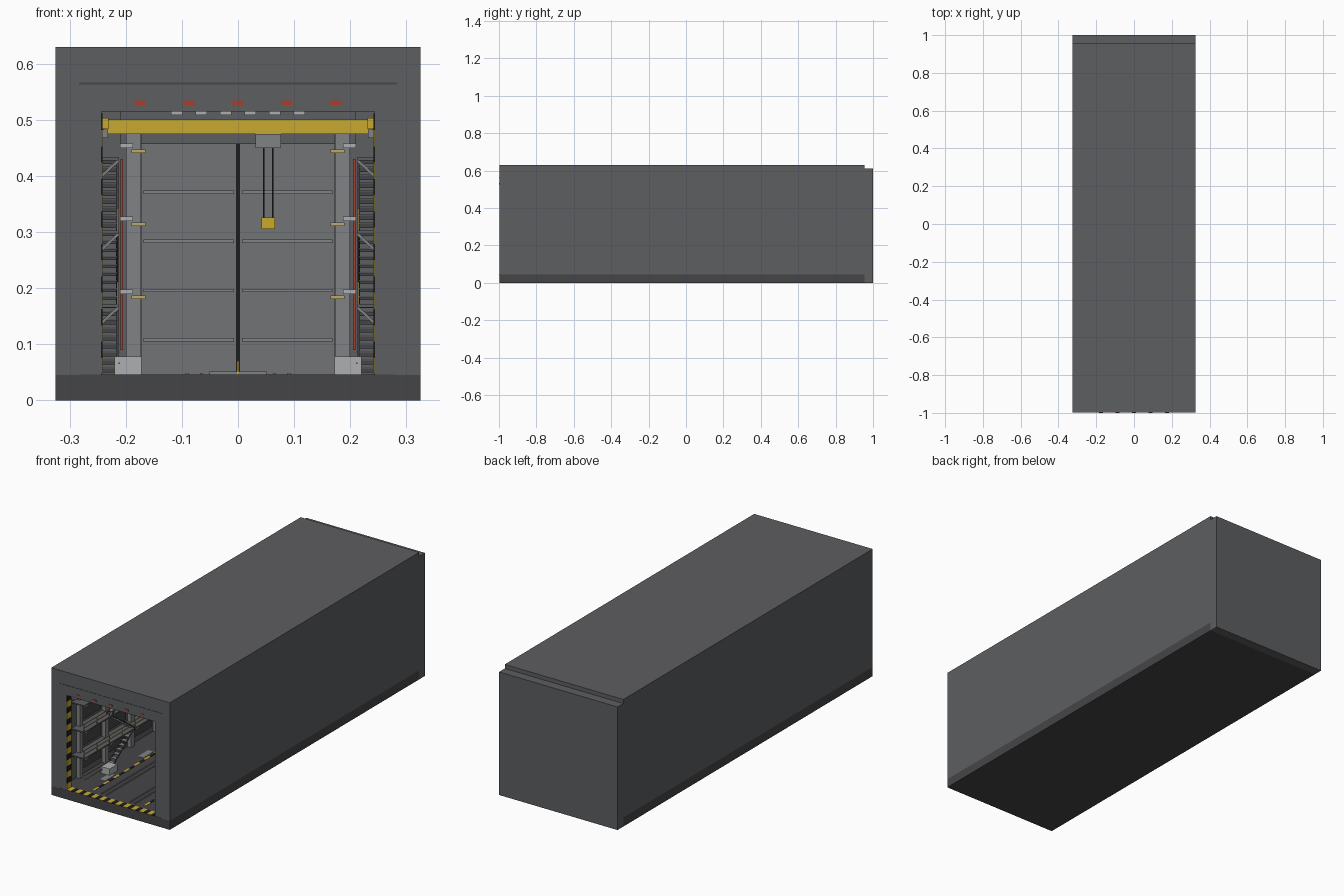
import bpy, bmesh
from mathutils import Vector, Matrix

if "Cube" in bpy.data.objects:
    bpy.data.objects.remove(bpy.data.objects["Cube"])


def mat(name, r, g, b):
    m = bpy.data.materials.new(name)
    m.diffuse_color = (r, g, b, 1)
    m.use_nodes = True
    m.node_tree.nodes["Principled BSDF"].inputs["Base Color"].default_value = m.diffuse_color
    return m


WALL = mat("wall_grey", .11, .112, .12)
DARK = mat("dark_grey", .06, .06, .065)
STEEL = mat("steel", .22, .225, .235)
DOOR = mat("door_grey", .17, .172, .18)
YELLOW = mat("safety_yellow", .58, .40, .03)
TAN = mat("pale_yellow", .50, .40, .16)
BLACK = mat("black", .012, .012, .012)
RED = mat("signal_red", .38, .05, .025)
LIGHT = mat("lamp", .42, .43, .44)


class Part:
    """Collects boxes and bars into one object; mirror copies across x."""

    def __init__(self, name, material, mirror=False):
        self.name, self.material, self.mirror = name, material, mirror
        self.bm = bmesh.new()

    def box(self, x0, x1, y0, y1, z0, z1):
        m = Matrix.Translation(((x0 + x1) / 2, (y0 + y1) / 2, (z0 + z1) / 2))
        m = m @ Matrix.Diagonal((x1 - x0, y1 - y0, z1 - z0, 1))
        bmesh.ops.create_cube(self.bm, size=1, matrix=m)
        return self

    def bar(self, a, b, w):
        a, b = Vector(a), Vector(b)
        d = b - a
        m = Matrix.Translation((a + b) / 2) @ d.to_track_quat('Z', 'Y').to_matrix().to_4x4()
        bmesh.ops.create_cube(self.bm, size=1, matrix=m @ Matrix.Diagonal((w, w, d.length, 1)))
        return self

    def done(self):
        if self.mirror:
            geo = bmesh.ops.duplicate(self.bm, geom=self.bm.faces[:] + self.bm.edges[:] + self.bm.verts[:])["geom"]
            for v in geo:
                if isinstance(v, bmesh.types.BMVert):
                    v.co.x *= -1
            bmesh.ops.reverse_faces(self.bm, faces=[f for f in geo if isinstance(f, bmesh.types.BMFace)])
        me = bpy.data.meshes.new(self.name)
        self.bm.to_mesh(me)
        self.bm.free()
        me.materials.append(self.material)
        bpy.context.collection.objects.link(bpy.data.objects.new(self.name, me))


F, P, B = -.998, -.958, .955          # front face, back of portal, back wall
LEVELS = (.172, .303, .434)           # gallery heights
RIBS = [-.85 + .2 * i for i in range(9)]

# outer shell
Part("floor_slab", DARK).box(-.325, .325, F, B, 0, .045).done()
Part("side_wall", WALL, True).box(.283, .325, P, B, .045, .63).done()
Part("roof", WALL).box(-.283, .283, P, B, .565, .63).done()
Part("back_wall", WALL).box(-.325, .325, B, 1, 0, .61).done()
Part("portal_jamb", WALL, True).box(.243, .325, F, P, .045, .63).done()
Part("portal_lintel", WALL).box(-.243, .243, F, P, .515, .63).done()
p = Part("portal_seam", DARK)
for z in (.045, .565):
    p.box(-.283, .283, F - .001, F, z - .0015, z + .0015)
p.done()

# red lamps over the opening
p = Part("warning_lamps", RED)
for i in range(-2, 3):
    p.box(i * .0872 - .01, i * .0872 + .01, -1, F, .527, .535)
p.done()

# hazard stripes on the portal reveals and threshold
for k, (name, m) in enumerate((("hazard_yellow", YELLOW), ("hazard_black", BLACK))):
    p = Part(name, m)
    for i in range(k, 16, 2):
        z = .047 + i * .029
        for s in (-1, 1):
            x = sorted((s * .2415, s * .243))
            p.box(x[0], x[1], F + .003, P - .003, z, z + .029)
    for i in range(k, 22, 2):
        x = -.242 + i * .022
        p.box(x, x + .022, F + .002, P, .045, .0465)
    p.done()

# floor markings, rails and plates
p = Part("floor_dashes", YELLOW, True)
q = Part("floor_dash_gaps", BLACK, True)
for i in range(45):
    y = -.93 + i * .04
    (p if i % 2 == 0 else q).box(.135, .147, y, y + .04, .045, .0462)
p.done()
q.done()
Part("floor_rails", STEEL, True).box(.062, .068, -.94, .88, .045, .049).box(.088, .094, -.94, .88, .045, .049).done()
p = Part("floor_plates", STEEL, True)
for i in range(6):
    p.box(.155, .185, -.82 + i * .3, -.74 + i * .3, .045, .0463)
p.done()
Part("transfer_platform", STEEL, True).box(.002, .051, .1, .35, .045, .052).done()
Part("platform_stop", YELLOW).box(-.002, .002, .1, .14, .045, .07).done()

# wall ribs and recessed panels
p = Part("wall_ribs", STEEL, True)
q = Part("wall_panels", DARK, True)
for y in RIBS:
    p.box(.262, .283, y - .012, y + .012, .045, .5)
    for z in (.06,) + LEVELS[:2]:
        q.box(.278, .283, y + .03, y + .17, z + .015, z + .1)
p.done()
q.done()

# side galleries with brackets
p = Part("gallery_decks", WALL, True)
q = Part("gallery_brackets", STEEL, True)
r = Part("gallery_rails", TAN, True)
for z in LEVELS:
    p.box(.213, .283, -.9, .9, z - .006, z)
    for y in RIBS:
        q.bar((.213, y, z - .006), (.245, y, z - .036), .005)
    if z < .4:
        for h in (.018, .036):
            r.box(.213, .216, -.9, .9, z + h, z + h + .003)
        for i in range(19):
            r.box(.213, .216, -.9 + i * .0995, -.897 + i * .0995, z, z + .037)
for h in (.02, .04):
    r.box(.21, .213, -.9, -.7, .045 + h, .048 + h)
for o in (p, q, r):
    o.done()

# stair flights, zigzagging between the galleries
p = Part("stair_treads", STEEL, True)
q = Part("stair_stringers", DARK, True)
for t, z0 in enumerate((.045,) + LEVELS[:2]):
    y0, s = (-.68, 1) if t % 2 == 0 else (-.5, -1)
    for i in range(1, 9):
        z, y = z0 + i * .0143, y0 + s * i * .02
        p.box(.216, .243, y - .011, y + .011, z - .003, z)
    for x in (.215, .244):
        q.bar((x, y0, z0), (x, y0 + s * .18, z0 + .129), .004)
p.done()
q.done()

# louvred end panels on the rear wall
p = Part("rear_louvres", DARK, True)
for i in range(27):
    p.box(.215, .243, .925, B, .05 + i * .0143, .057 + i * .0143)
p.done()

# rear double door
Part("door_leaves", DOOR, True).box(.003, .172, .9, .935, .045, .457).done()
p = Part("door_ribs", STEEL, True)
for z in (.108, .196, .284, .371):
    p.box(.007, .168, .89, .9, z - .003, z + .003)
p.done()
Part("door_seal", BLACK).box(-.003, .003, .905, .94, .045, .457).done()
Part("door_header", WALL).box(-.21, .21, .88, B, .457, .52).done()
Part("door_posts", STEEL, True).box(.172, .2, .87, .94, .045, .475).done()

# service masts with clamps and arms
p = Part("service_masts", STEEL, True)
q = Part("mast_clamps", TAN, True)
r = Part("mast_arms", LIGHT, True)
for y in (.05, .5):
    p.box(.174, .2, y - .015, y + .015, .045, .475)
    for z in (.184, .314, .444):
        q.box(.165, .19, y - .025, y - .012, z - .003, z + .003)
        r.box(.187, .21, y - .022, y + .012, z + .006, z + .014)
for o in (p, q, r):
    o.done()
p = Part("floor_cabinets", LIGHT, True)
for y in (-.73, .05, .5):
    p.box(.172, .22, y - .03, y + .03, .045, .078)
p.done()
p = Part("red_conduits", RED, True)
for y in (.05, .5):
    p.box(.205, .209, y - .004, y + .004, .09, .43)
p.done()

# ceiling beams and light strips
p = Part("ceiling_beams", DARK)
for y in RIBS:
    p.box(-.283, .283, y - .015, y + .015, .516, .565)
p.done()
p = Part("ceiling_lights", LIGHT)
for i in range(6):
    x = -.109 + i * .0436
    for j in range(4):
        p.box(x - .01, x + .01, -.83 + j * .44, -.53 + j * .44, .509, .516)
p.done()

# travelling crane
Part("crane_runways", STEEL, True).box(.232, .283, -.93, .9, .468, .483).done()
Part("crane_bridge", YELLOW).box(-.24, .24, -.42, -.39, .475, .501).box(-.24, .24, -.34, -.31, .475, .501).done()
Part("crane_end_trucks", YELLOW, True).box(.231, .243, -.46, -.27, .484, .503).done()
Part("crane_trolley", STEEL).box(.031, .077, -.43, -.3, .45, .475).done()
p = Part("crane_cables", BLACK)
for x in (.046, .062):
    p.box(x - .001, x + .001, -.366, -.364, .32, .452)
p.done()
Part("crane_hook_block", YELLOW).box(.042, .066, -.38, -.35, .306, .326).done()
